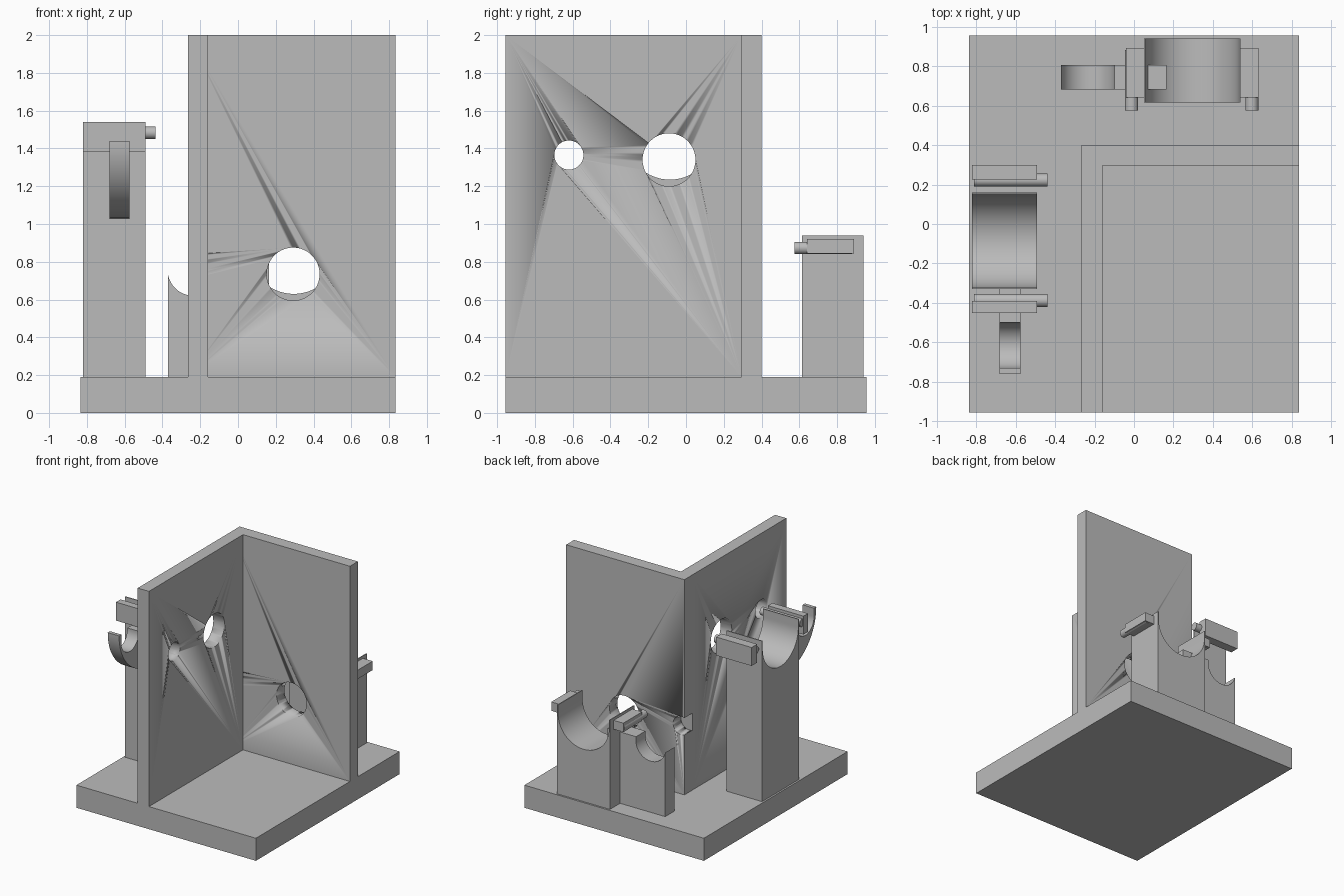
import bpy, bmesh, math
from mathutils import Vector

if "Cube" in bpy.data.objects:
    bpy.data.objects.remove(bpy.data.objects["Cube"])

grey = bpy.data.materials.new("grey")
grey.diffuse_color = (0.5, 0.5, 0.5, 1)
grey.use_nodes = True
grey.node_tree.nodes["Principled BSDF"].inputs["Base Color"].default_value = grey.diffuse_color


def prism(name, pts, axis, a, b):
    """Extrude a profile along x (points are y,z) or y (points are x,z)."""
    bm = bmesh.new()
    place = (lambda p, t: (t, p[0], p[1])) if axis == 'x' else (lambda p, t: (p[0], t, p[1]))
    face = bm.faces.new([bm.verts.new(place(p, a)) for p in pts])
    ext = bmesh.ops.extrude_face_region(bm, geom=[face])
    move = Vector((b - a, 0, 0)) if axis == 'x' else Vector((0, b - a, 0))
    bmesh.ops.translate(bm, vec=move, verts=[v for v in ext['geom'] if isinstance(v, bmesh.types.BMVert)])
    bmesh.ops.recalc_face_normals(bm, faces=bm.faces)
    me = bpy.data.meshes.new(name)
    bm.to_mesh(me)
    bm.free()
    me.materials.append(grey)
    ob = bpy.data.objects.new(name, me)
    bpy.context.collection.objects.link(ob)
    bpy.ops.object.select_all(action='DESELECT')
    bpy.context.view_layer.objects.active = ob
    ob.select_set(True)
    bpy.ops.object.shade_smooth_by_angle(angle=math.radians(30))
    return ob


def rect(u0, u1, v0, v1):
    return [(u0, v0), (u1, v0), (u1, v1), (u0, v1)]


def arc(u, v, ru, rv, a0, a1, n=32):
    return [(u + ru * math.cos(math.radians(a0 + (a1 - a0) * i / n)),
             v + rv * math.sin(math.radians(a0 + (a1 - a0) * i / n))) for i in range(n + 1)]


def drill(ob, axis, u, v, r, a, b):
    cutter = prism("hole_cutter", arc(u, v, r, r, 0, 360, 64)[:-1], axis, a, b)
    cutter.hide_render = True
    mod = ob.modifiers.new("hole", 'BOOLEAN')
    mod.object, mod.operation, mod.solver = cutter, 'DIFFERENCE', 'EXACT'
    bpy.context.view_layer.objects.active = ob
    bpy.ops.object.modifier_move_to_index(modifier=mod.name, index=0)
    bpy.ops.object.modifier_apply(modifier=mod.name)
    bpy.data.objects.remove(cutter)


def cradle(name, axis, u0, u1, top, bottom, a, b):
    """Post with a round-bottomed channel across its top."""
    c, r = (u0 + u1) / 2, (u1 - u0) / 2 - 0.008
    pts = [(u0, 0.18), (u1, 0.18), (u1, top), (c + r, top)]
    pts += arc(c, bottom + r, r, r, 0, -180, 48) + [(c - r, top), (u0, top)]
    return prism(name, pts, axis, a, b)


# base slab and the two upright walls
prism("base", rect(-0.835, 0.835, 0, 0.19), 'y', -0.955, 0.955)
side = prism("side_wall", rect(-0.955, 0.295, 0.19, 2), 'x', -0.265, -0.16)
back = prism("back_wall", rect(-0.265, 0.835, 0.19, 2), 'y', 0.295, 0.4)
drill(side, 'x', -0.09, 1.34, 0.14, -0.4, 0)
drill(side, 'x', -0.62, 1.365, 0.077, -0.4, 0)
drill(back, 'y', 0.292, 0.735, 0.14, 0.2, 0.5)
drill(back, 'y', -0.237, 0.765, 0.077, 0.28, 0.5)

# large cradles
cradle("back_cradle", 'y', 0.05, 0.54, 0.94, 0.63, 0.615, 0.94)
cradle("side_cradle", 'x', -0.33, 0.16, 1.54, 1.235, -0.82, -0.49)

# small back cradle, with a tongue reaching into the large one
pts = [(-0.37, 0.18), (0.07, 0.18), (0.07, 0.6), (0.165, 0.6), (0.165, 0.79), (-0.099, 0.79)]
pts += arc(-0.235, 0.758, 0.138, 0.138, 0, -167) + [(-0.37, 0.728)]
prism("small_back_cradle", pts, 'y', 0.68, 0.805)

# small side hook, curved underneath
pts = arc(-0.33, 1.44, 0.43, 0.41, 180, 270) + [(-0.33, 1.38), (-0.5, 1.38)]
pts += arc(-0.615, 1.37, 0.115, 0.115, 0, -180) + [(-0.73, 1.44)]
prism("small_side_hook", pts, 'x', -0.68, -0.575)

# clip bars and pins beside the back cradle
for tag, x0, x1, pin in (("left", -0.04, 0.052, -0.012), ("right", 0.538, 0.63, 0.597)):
    prism(tag + "_back_clip", rect(x0, x1, 0.845, 0.92), 'y', 0.64, 0.89)
    prism(tag + "_back_pin", arc(pin, 0.873, 0.033, 0.033, 0, 360, 24)[:-1], 'y', 0.575, 0.88)

# clip bars and pins beside the side cradle
for tag, y0, y1, pin in (("front", -0.45, -0.39, -0.387), ("rear", 0.225, 0.3, 0.222)):
    prism(tag + "_side_clip", rect(y0, y1, 1.385, 1.54), 'x', -0.82, -0.49)
    prism(tag + "_side_pin", arc(pin, 1.483, 0.033, 0.033, 0, 360, 24)[:-1], 'x', -0.81, -0.437)
